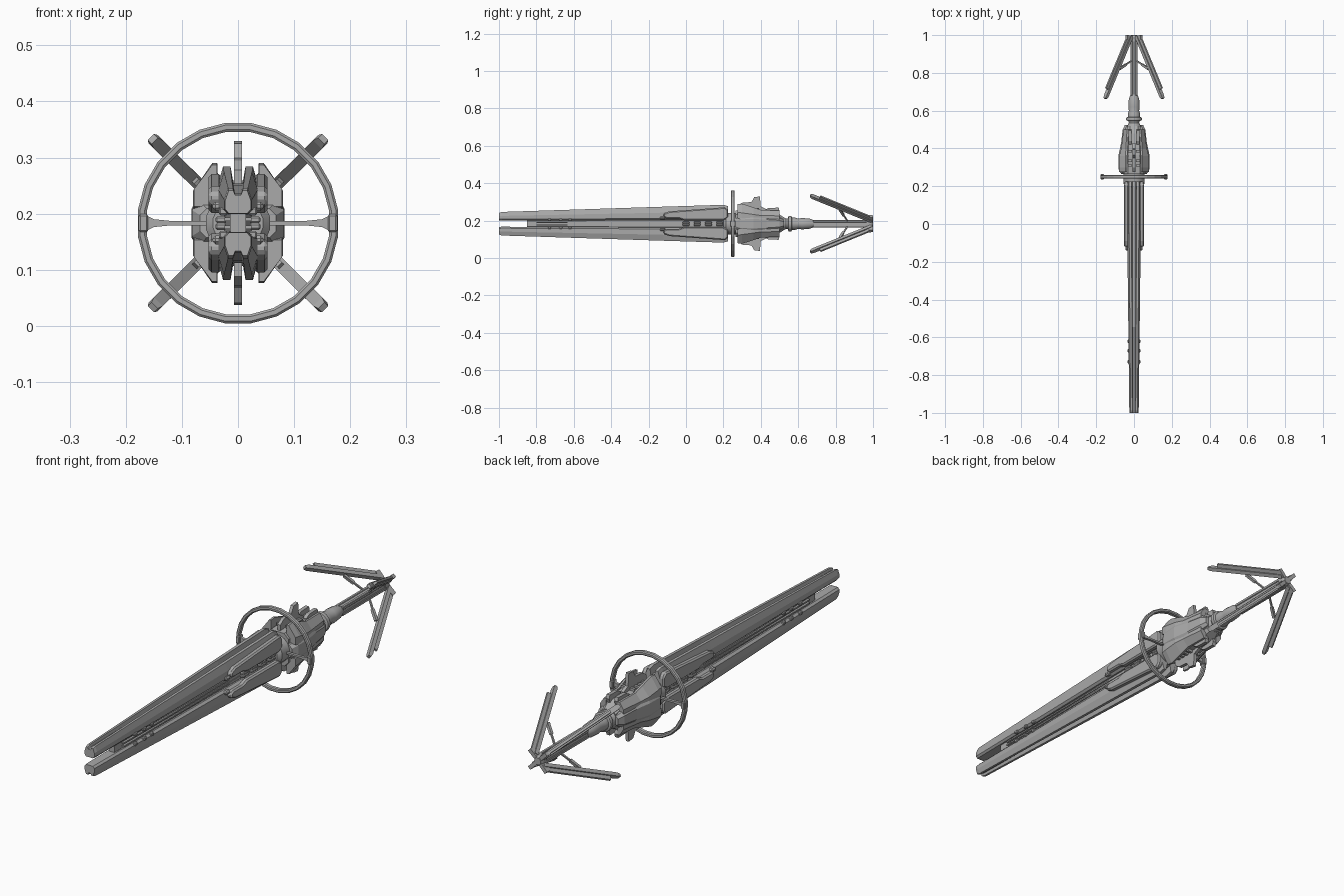
import bpy, bmesh, math
from mathutils import Vector

if "Cube" in bpy.data.objects:
    bpy.data.objects.remove(bpy.data.objects["Cube"])

C = 0.183  # height of the long axis; all parts are built around it
steel = bpy.data.materials.new("grey_steel")
steel.diffuse_color = (0.40, 0.40, 0.40, 1)
steel.use_nodes = True
steel.node_tree.nodes["Principled BSDF"].inputs["Base Color"].default_value = steel.diffuse_color


def finish(name, bm, mirror="", bevel=0.0, smooth=False):
    bmesh.ops.recalc_face_normals(bm, faces=bm.faces)
    me = bpy.data.meshes.new(name)
    bm.to_mesh(me)
    bm.free()
    me.materials.append(steel)
    ob = bpy.data.objects.new(name, me)
    bpy.context.collection.objects.link(ob)
    ob.location.z = C
    if bevel:
        b = ob.modifiers.new("Bevel", 'BEVEL')
        b.width, b.segments = bevel, 1
    if mirror:
        m = ob.modifiers.new("Mirror", 'MIRROR')
        m.use_axis = ["x" in mirror, False, "z" in mirror]
        m.use_mirror_merge = False
    if smooth:
        bpy.ops.object.select_all(action='DESELECT')
        ob.select_set(True)
        bpy.context.view_layer.objects.active = ob
        bpy.ops.object.shade_smooth_by_angle(angle=math.radians(32))
    return ob


def loft(name, sections, wrap=False, **kw):
    """Skin a list of equal point loops."""
    bm = bmesh.new()
    loops = [[bm.verts.new(p) for p in s] for s in sections]
    n = len(loops[0])
    pairs = list(zip(loops, loops[1:]))
    if wrap:
        pairs.append((loops[-1], loops[0]))
    else:
        bm.faces.new(loops[0])
        bm.faces.new(loops[-1])
    for a, b in pairs:
        for i in range(n):
            j = (i + 1) % n
            bm.faces.new((a[i], a[j], b[j], b[i]))
    return finish(name, bm, **kw)


def along_y(name, stations, **kw):
    """Loft (x, z) outlines placed at given y."""
    return loft(name, [[(x, y, z) for x, z in o] for y, o in stations], **kw)


def plate(name, outline, x0, x1, **kw):
    """Extrude a (y, z) outline across x."""
    return loft(name, [[(x, y, z) for y, z in outline] for x in (x0, x1)], **kw)


def box(name, x, y, z, **kw):
    return plate(name, [(y[0], z[0]), (y[1], z[0]), (y[1], z[1]), (y[0], z[1])], x[0], x[1], **kw)


def lathe(name, profile, n=16, wrap=False, **kw):
    """Turn (y, radius) points around the long axis."""
    ang = [2 * math.pi * (i + 0.5) / n for i in range(n)]
    return loft(name, [[(r * math.cos(a), y, r * math.sin(a)) for a in ang]
                       for y, r in profile], wrap=wrap, **kw)


def beam(name, p0, p1, w, d, tip=1.0, **kw):
    """Rectangular bar, w across the diagonal and d deep."""
    p0, p1 = Vector(p0), Vector(p1)
    t = Vector((1, 0, -1)).normalized()
    n = (p1 - p0).normalized().cross(t)
    corners = ((1, 1), (-1, 1), (-1, -1), (1, -1))
    return loft(name, [[p + t * (a * w / 2 * s) + n * (b * d / 2 * s) for a, b in corners]
                       for p, s in ((p0, 1), (p0.lerp(p1, 0.96), 1), (p1, tip))], **kw)


def octagon(w, h, c):
    return [(w, -h + c), (w, h - c), (w - c, h), (-w + c, h),
            (-w, h - c), (-w, -h + c), (-w + c, -h), (w - c, -h)]


# Long twin rails, each with a grooved crest
def rail(w, lo, hi, g):
    half = [(w * 0.7, lo), (w, lo + 0.008), (w, hi - 0.45 * (hi - lo)),
            (w * 0.72, hi), (w * 0.36, hi), (w * 0.22, hi - g)]
    return half + [(-x, z) for x, z in reversed(half)]


along_y("long_rail", [(-1.0, rail(0.023, 0.017, 0.058, 0.008)),
                      (-0.985, rail(0.025, 0.016, 0.063, 0.010)),
                      (-0.12, rail(0.035, 0.020, 0.091, 0.024)),
                      (0.20, rail(0.037, 0.020, 0.101, 0.030)),
                      (0.225, rail(0.035, 0.020, 0.094, 0.028))], mirror="z")

# Core bar between the rails and thin ribs along it
along_y("core_bar", [(-0.85, octagon(0.014, 0.020, 0.005)), (0.24, octagon(0.024, 0.026, 0.008))])
box("core_rib", (0.012, 0.024), (-0.80, 0.22), (0.004, 0.010), mirror="xz")

# Rail clamps near the muzzle and in front of the side panels
for y in (-0.73, -0.67, -0.62):
    box("rail_knob", (0.018, 0.034), (y - 0.009, y + 0.009), (0.014, 0.028), bevel=0.003, mirror="xz")
box("panel_latch", (0.025, 0.045), (-0.14, -0.112), (0.022, 0.038), bevel=0.005, mirror="xz")

# Armour panels beside the rails
panel = [(-0.12, 0.036), (-0.105, 0.028), (-0.04, 0.028), (-0.01, 0.018), (0.20, 0.018),
         (0.225, 0.032), (0.225, 0.072), (0.21, 0.088), (-0.09, 0.066), (-0.12, 0.054)]
plate("side_panel", panel, 0.028, 0.053, bevel=0.006, mirror="xz")
for y in (0.0, 0.06, 0.12, 0.18):
    box("side_vent", (0.02, 0.040), (y - 0.018, y + 0.018), (0.0, 0.012), bevel=0.003, mirror="xz")

# Central hub and main body
lathe("hub", [(0.20, 0.045), (0.215, 0.058), (0.27, 0.058), (0.285, 0.065), (0.30, 0.05)], smooth=True)
along_y("main_body", [(0.265, octagon(0.052, 0.070, 0.02)), (0.36, octagon(0.052, 0.076, 0.02)),
                      (0.48, octagon(0.042, 0.062, 0.016)), (0.52, octagon(0.032, 0.036, 0.012))])


# Sloped shoulder shells, upper and lower
def shell(x0, x1, z0, z1):
    return [(x0, z1), (x0 + 0.009, z1), (x1, z0 + 0.42 * (z1 - z0)), (x1, z0), (x0, z0)]


along_y("shoulder_shell", [(0.275, shell(0.037, 0.078, 0.030, 0.104)),
                           (0.30, shell(0.037, 0.080, 0.022, 0.107)),
                           (0.36, shell(0.036, 0.078, 0.022, 0.088)),
                           (0.40, shell(0.034, 0.068, 0.022, 0.074)),
                           (0.50, shell(0.028, 0.055, 0.022, 0.070))], mirror="xz")


# Rounded pods on the flanks
def pod(x, h):
    return [(0.035, -h), (x - 0.012, -h), (x, -h * 0.55), (x, h * 0.55), (x - 0.012, h), (0.035, h)]


along_y("flank_pod", [(0.265, pod(0.068, 0.026)), (0.29, pod(0.082, 0.042)), (0.36, pod(0.083, 0.046)),
                      (0.43, pod(0.068, 0.040)), (0.50, pod(0.060, 0.032)), (0.525, pod(0.048, 0.020))],
        mirror="x")

# Centre fins and rear blocks
fin = [(0.275, 0.05), (0.275, 0.095), (0.30, 0.112), (0.35, 0.116), (0.365, 0.142),
       (0.395, 0.146), (0.40, 0.092), (0.43, 0.078), (0.43, 0.05)]
plate("centre_fin", fin, -0.007, 0.007, mirror="z")
block = [(0.42, 0.04), (0.42, 0.072), (0.44, 0.084), (0.495, 0.086), (0.50, 0.07), (0.49, 0.04)]
plate("rear_block", block, 0.012, 0.028, mirror="xz")
for y in (0.31, 0.335, 0.36, 0.385):
    box("body_rib", (0.010, 0.032), (y - 0.006, y + 0.006), (0.06, 0.083), mirror="xz")

# Ring with its two spokes
lathe("ring", [(0.243, 0.164), (0.257, 0.164), (0.260, 0.168), (0.260, 0.176), (0.256, 0.180),
               (0.244, 0.180), (0.240, 0.176), (0.240, 0.168)], n=24, wrap=True)
spoke = [(0.04, 0.004), (0.12, 0.004), (0.15, 0.007), (0.168, 0.016)]
loft("ring_spoke", [[(x, 0.244, z), (x, 0.256, z), (x, 0.256, -z), (x, 0.244, -z)]
                    for x, z in spoke], mirror="x")
box("ring_clamp", (0.160, 0.177), (0.235, 0.265), (-0.016, 0.016), bevel=0.003, mirror="x")

# Turned neck with collar
lathe("neck", [(0.49, 0.040), (0.52, 0.036), (0.535, 0.028), (0.545, 0.030), (0.548, 0.041), (0.556, 0.043),
               (0.564, 0.041), (0.567, 0.033), (0.585, 0.033), (0.60, 0.028), (0.62, 0.031),
               (0.66, 0.028), (0.685, 0.019)], smooth=True)

# Rear shaft: round core with four long bars
lathe("shaft_core", [(0.67, 0.017), (0.99, 0.017)], n=8)
box("shaft_bar", (0.006, 0.019), (0.68, 0.985), (0.006, 0.019), bevel=0.002, mirror="xz")

# Four swept-back arms with braces and hinges
beam("tail_arm", (0.018, 0.99, 0.018), (0.152, 0.665, 0.150), 0.022, 0.016, tip=0.7, mirror="xz")
beam("arm_spine", (0.030, 0.985, 0.030), (0.142, 0.715, 0.140), 0.010, 0.024, mirror="xz")
beam("arm_brace", (0.012, 0.865, 0.012), (0.072, 0.825, 0.072), 0.007, 0.007, mirror="xz")
beam("brace_foot", (0.044, 0.843, 0.044), (0.076, 0.822, 0.076), 0.012, 0.012, mirror="xz")
beam("hinge_block", (0.004, 0.985, 0.004), (0.040, 0.988, 0.040), 0.016, 0.024, mirror="xz")
lathe("tail_cap", [(0.965, 0.022), (0.99, 0.022), (1.0, 0.016)], n=8)
